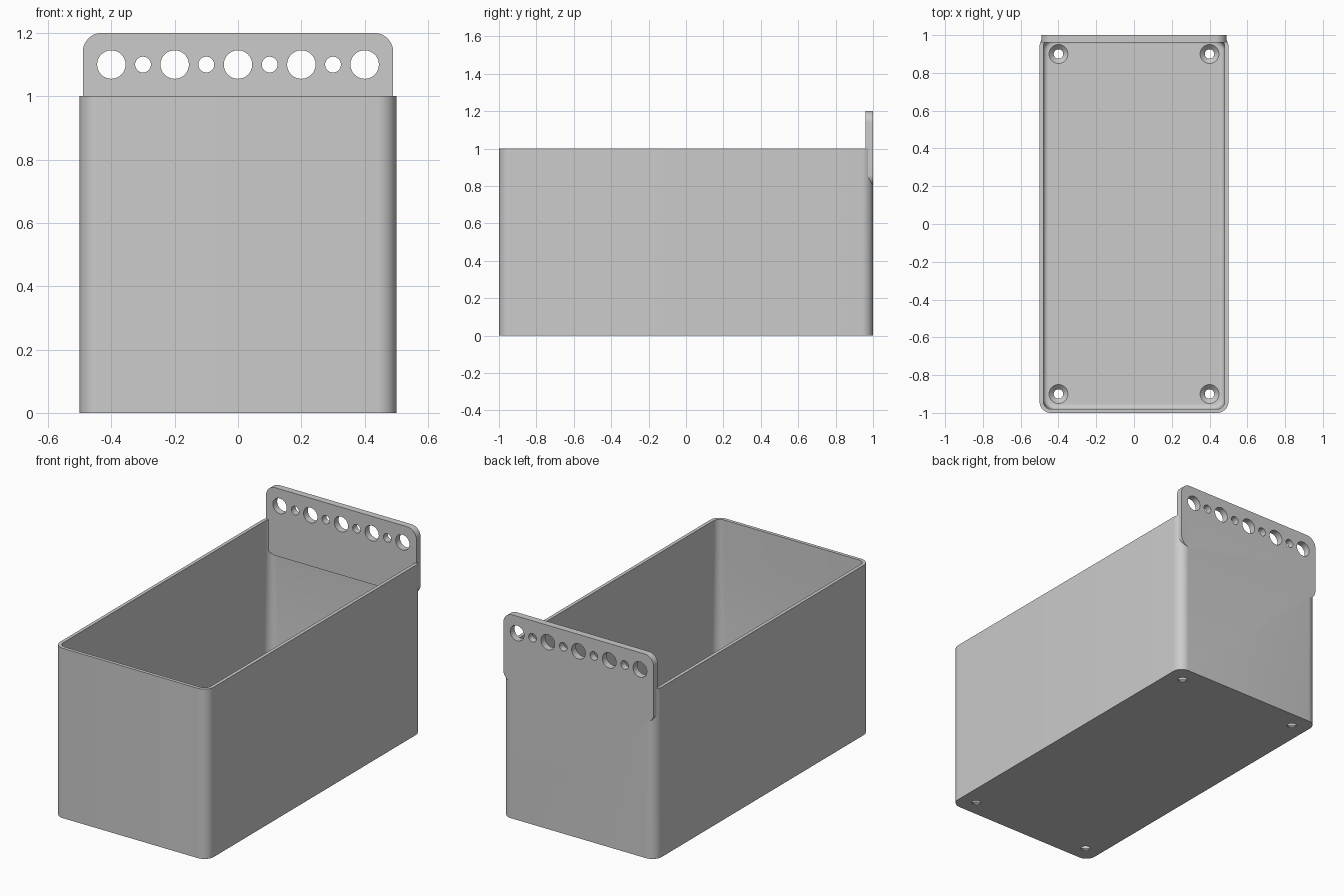
import bpy, bmesh
from math import sin, cos, pi, radians
from mathutils import Matrix

cube = bpy.data.objects.get("Cube")
if cube:
    bpy.data.objects.remove(cube, do_unlink=True)

grey = bpy.data.materials.new("light grey plastic")
grey.use_nodes = True
COLOR = (0.6, 0.6, 0.6, 1)
grey.diffuse_color = COLOR
grey.node_tree.nodes["Principled BSDF"].inputs["Base Color"].default_value = COLOR


def rounded_rect(hx, hy, r, steps=10):
    """Corner-rounded outline, counter-clockwise."""
    pts = []
    for i, (sx, sy) in enumerate(((1, 1), (-1, 1), (-1, -1), (1, -1))):
        for k in range(steps + 1):
            a = (i + k / steps) * pi / 2
            pts.append((sx * (hx - r) + r * cos(a), sy * (hy - r) + r * sin(a)))
    return pts


def loft(name, sections, matrix=None):
    """Closed solid through a list of (outline, z) sections."""
    bm = bmesh.new()
    rings = [[bm.verts.new((x, y, z)) for x, y in outline] for outline, z in sections]
    for low, high in zip(rings, rings[1:]):
        for i in range(len(low)):
            j = (i + 1) % len(low)
            bm.faces.new((low[i], low[j], high[j], high[i]))
    bm.faces.new(rings[0][::-1])
    bm.faces.new(rings[-1])
    bmesh.ops.recalc_face_normals(bm, faces=bm.faces)
    if matrix:
        bm.transform(matrix)
    mesh = bpy.data.meshes.new(name)
    bm.to_mesh(mesh)
    bm.free()
    mesh.materials.append(grey)
    obj = bpy.data.objects.new(name, mesh)
    bpy.context.collection.objects.link(obj)
    return obj


def circle(cx, cy, r, n=32):
    return [(cx + r * cos(2 * pi * i / n), cy + r * sin(2 * pi * i / n)) for i in range(n)]


def combine(target, tool, operation):
    """Apply a boolean and remove the tool."""
    mod = target.modifiers.new("boolean", "BOOLEAN")
    mod.operation, mod.solver, mod.object = operation, "EXACT", tool
    bpy.context.view_layer.objects.active = target
    bpy.ops.object.modifier_apply(modifier=mod.name)
    bpy.data.objects.remove(tool, do_unlink=True)


# Open bin: outer wall, rim, inner wall, filleted floor
WALL, FLOOR, FILLET, STEP = 0.02, 0.03, 0.025, 0.83
outer = rounded_rect(0.5, 1, 0.06)
sections = [(outer, 0), (outer, 1),
            (rounded_rect(0.5 - WALL, 1 - WALL, 0.04), 1),
            (rounded_rect(0.5 - WALL, 1 - WALL, 0.04), STEP)]
for k in range(6):
    a = k / 5 * pi / 2
    inset = WALL + FILLET * (1 - cos(a))
    sections.append((rounded_rect(0.5 - inset, 1 - inset, 0.06 - inset + WALL),
                     FLOOR + FILLET * (1 - sin(a))))
storage_bin = loft("storage_bin", sections)

# Hanging plate standing on the back wall
upright = Matrix.Translation((0, 1, 1)) @ Matrix.Rotation(pi / 2, 4, "X")
plate = rounded_rect(0.49, 0.2, 0.06)
combine(storage_bin, loft("hanging_plate", [(plate, 0), (plate, 0.04)], upright), "UNION")

# Row of alternating large and small holes in the plate
for i in range(-4, 5):
    hole = circle(i * 0.1, 0.1, 0.025 if i % 2 else 0.045)
    combine(storage_bin, loft("plate_hole", [(hole, -0.05), (hole, 0.1)], upright), "DIFFERENCE")

# Countersunk screw holes in the floor
for x in (-0.4, 0.4):
    for y in (-0.9, 0.9):
        small, wide = circle(x, y, 0.025), circle(x, y, 0.05)
        combine(storage_bin, loft("screw_hole", [(small, -0.1), (small, 0.005), (wide, FLOOR),
                                                 (wide, 0.1)]), "DIFFERENCE")

bpy.ops.object.select_all(action="DESELECT")
storage_bin.select_set(True)
bpy.context.view_layer.objects.active = storage_bin
bpy.ops.object.shade_smooth_by_angle(angle=radians(30))
